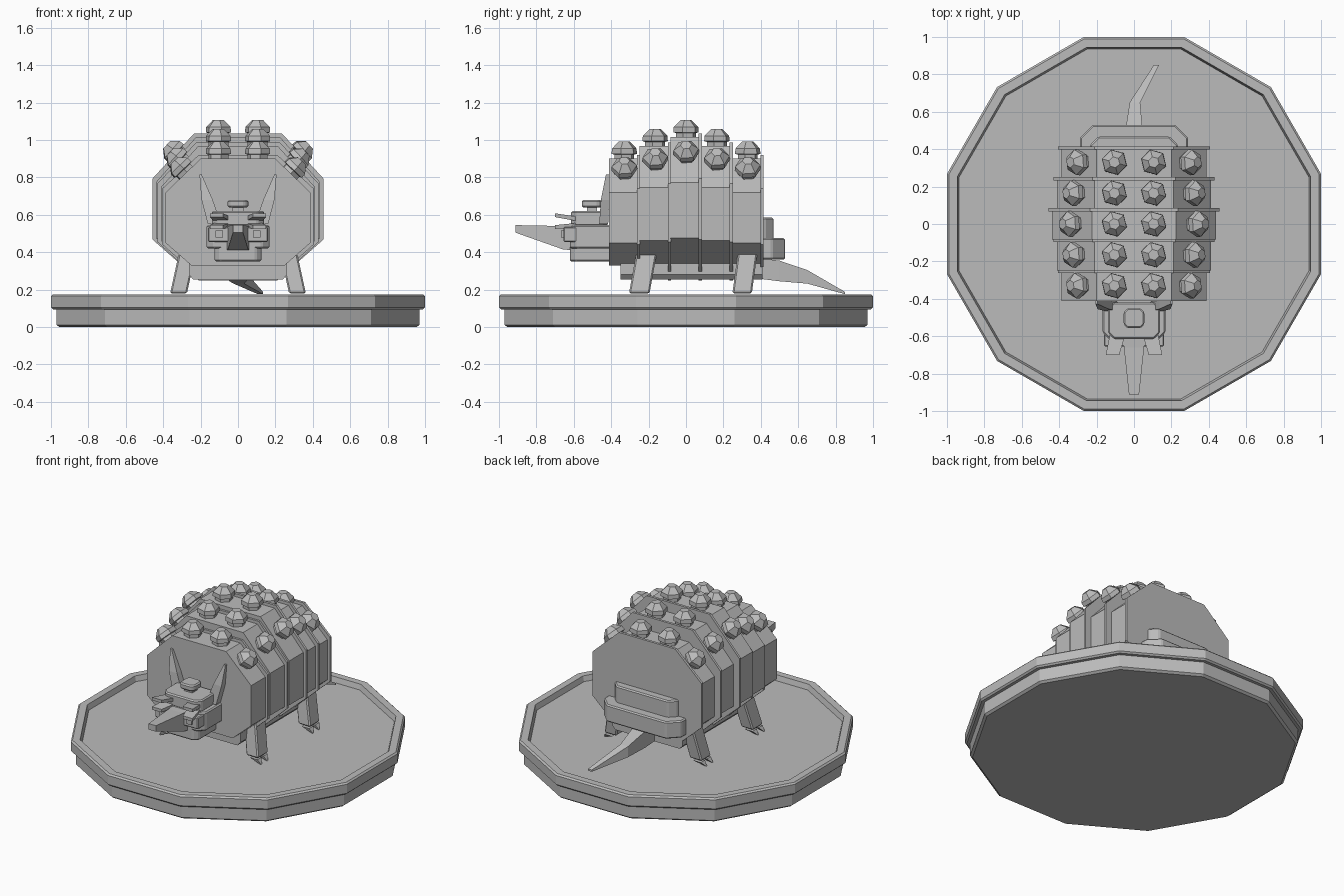
import bpy, bmesh, math
from mathutils import Vector, Matrix

if "Cube" in bpy.data.objects:
    bpy.data.objects.remove(bpy.data.objects["Cube"], do_unlink=True)

grey = bpy.data.materials.new("stone grey")
grey.use_nodes = True
colour = (0.5, 0.5, 0.5, 1)
grey.diffuse_color = colour
grey.node_tree.nodes["Principled BSDF"].inputs["Base Color"].default_value = colour


def loft(name, rings, bevel=0, closed=False):
    """Skin a row of equal rings; cap the ends, or join them when closed."""
    bm = bmesh.new()
    rows = [[bm.verts.new(p) for p in ring] for ring in rings]
    n = len(rows[0])
    pairs = list(zip(rows, rows[1:]))
    if closed:
        pairs.append((rows[-1], rows[0]))
    else:
        bm.faces.new(rows[0])
        bm.faces.new(rows[-1])
    for a, b in pairs:
        for i in range(n):
            j = (i + 1) % n
            bm.faces.new((a[i], a[j], b[j], b[i]))
    bmesh.ops.recalc_face_normals(bm, faces=bm.faces)
    mesh = bpy.data.meshes.new(name)
    bm.to_mesh(mesh)
    bm.free()
    mesh.materials.append(grey)
    ob = bpy.data.objects.new(name, mesh)
    bpy.context.collection.objects.link(ob)
    if bevel:
        mod = ob.modifiers.new("edge bevel", 'BEVEL')
        mod.width = bevel
        mod.segments = 1
    return ob


def ngon(n, r, z, turn=0):
    return [Vector((r * math.cos(math.tau * (i + 0.5) / n + turn),
                    r * math.sin(math.tau * (i + 0.5) / n + turn), z)) for i in range(n)]


def slab(name, hx, y0, y1, z0, z1, front=0, back=0, bevel=0.008, cx=0):
    """Flat block whose plan corners are chamfered at the front and back."""
    plan = [(-hx, y0 + front), (-hx + front, y0), (hx - front, y0), (hx, y0 + front),
            (hx, y1 - back), (hx - back, y1), (back - hx, y1), (-hx, y1 - back)]
    if not front:
        plan = plan[1:3] + plan[4:]
    if not back:
        plan = plan[:-4] + [(hx, y1), (-hx, y1)]
    return loft(name, [[(cx + x, y, z) for x, y in plan] for z in (z0, z1)], bevel)


def section(c, hx, hy, axis):
    """Rectangle about c, lying across the given axis (1 = y, 2 = z)."""
    u = Vector((1, 0, 0))
    v = Vector((0, 0, 1)) if axis == 1 else Vector((0, 1, 0))
    return [Vector(c) + u * hx * a + v * hy * b for a, b in ((-1, -1), (1, -1), (1, 1), (-1, 1))]


def octagon(top, side, zt, zs, zl, zb, bottom, y):
    half = [(bottom, zb), (side, zl), (side, zs), (top, zt)]
    return [(x, y, z) for x, z in half] + [(-x, y, z) for x, z in reversed(half)]


# Twelve-sided plinth with a recessed top
SEC = 1 / math.cos(math.pi / 12)
loft("plinth_foot", [ngon(12, r * SEC, z) for r, z in
     ((0.955, 0), (0.97, 0.012), (0.97, 0.1))])
loft("plinth_tray", [ngon(12, r * SEC, z) for r, z in
     ((0.99, 0.095), (1, 0.105), (1, 0.165), (0.99, 0.175), (0.945, 0.175), (0.935, 0.14),
      (0.5, 0.14), (0.5, 0.095))], closed=True)
loft("plinth_floor", [ngon(12, 0.6, z) for z in (0.097, 0.14)])


def stud(name, place, turn):
    ob = loft(name, [ngon(6, r, z, turn) for r, z in
              ((0.055, -0.02), (0.055, 0.02), (0.07, 0.024), (0.068, 0.052), (0.03, 0.09))])
    ob.data.transform(place)


# Five armour bands, each with a thin rear flange and four studs
for k in range(5):
    y = (k - 2) * 0.165
    m = 2 - abs(k - 2)
    side, top = 0.387 + 0.026 * m, 0.2 + 0.0125 * m
    zt = (0.9, 0.968, 1.015)[m]
    zs, zl = 0.72 + 0.027 * m, 0.45 + 0.013 * m
    loft(f"armour_band_{k}", [octagon(top, side, zt, zs, zl, 0.33, 0.25, y + d)
                              for d in (-0.083, 0.08)])
    low, narrow = (0.32, 0.27) if k in (0, 4) else (0.25, 0.21)
    loft(f"band_flange_{k}", [octagon(top + 0.01, side + 0.018, zt + 0.02, zs + 0.02, zl - 0.008,
                                      low, narrow, y + d) for d in (0.068, 0.085)])
    slope = math.atan2(side - top, zt - zs)
    for s in (-1, 1):
        stud(f"top_stud_{k}_{s}", Matrix.Translation((s * 0.105, y, zt + 0.002)), 0.25)
        spot = Vector((s * (top * 0.58 + side * 0.42), y, zt * 0.58 + zs * 0.42))
        tilt = Matrix.Rotation(s * (math.pi / 2 - slope), 4, 'Y')
        stud(f"side_stud_{k}_{s}", Matrix.Translation(spot) @ tilt, 0.1)

# Belly and stepped rump
loft("belly", [[(x * w, y, z) for x, y in ((-1, -0.35), (1, -0.35), (1, 0.41), (-1, 0.41))]
               for w, z in ((0.24, 0.255), (0.262, 0.28), (0.262, 0.37))])
slab("rump_lower", 0.29, 0.38, 0.53, 0.36, 0.475, back=0.07)
slab("rump_upper", 0.235, 0.38, 0.468, 0.46, 0.585, back=0.045)

# Tail bending to the left
loft("tail", [section(c, a, b, 1) for c, a, b in
     (((0, 0.38, 0.315), 0.055, 0.055), ((0, 0.5, 0.3), 0.046, 0.055),
      ((0.005, 0.65, 0.268), 0.028, 0.036), ((0.12, 0.85, 0.182), 0.014, 0.006))])

# Splayed legs with claws
for s in (-1, 1):
    for label, yt, yb, hy in (("front", -0.21, -0.25, 0.055), ("rear", 0.33, 0.3, 0.052)):
        loft(f"{label}_leg_{s}", [section((s * 0.27, yt, 0.4), 0.045, hy, 2),
                                  section((s * 0.318, yb, 0.18), 0.045, hy, 2)], 0.008)
        for d in (-0.032, 0.032):
            root = Vector((s * 0.33, yb + d, 0.172))
            loft(f"{label}_claw_{s}", [section(root, 0.028, 0.022, 2),
                                       section(root + Vector((s * 0.045, -0.01, -0.03)),
                                               0.004, 0.004, 2)])

# Head stacked from chamfered blocks
slab("jaw", 0.125, -0.62, -0.38, 0.35, 0.44, front=0.03)
slab("head", 0.168, -0.62, -0.4, 0.42, 0.545, front=0.04)
slab("forehead", 0.14, -0.615, -0.42, 0.54, 0.62, front=0.035, back=0.03)
slab("crown_stem", 0.03, -0.53, -0.475, 0.61, 0.65, bevel=0)
slab("crown_knob", 0.055, -0.557, -0.45, 0.64, 0.68, front=0.02, back=0.02)

# Tapering snout
loft("snout", [section(c, a, b, 1) for c, a, b in
     (((0, -0.58, 0.475), 0.064, 0.068), ((0, -0.66, 0.478), 0.054, 0.062),
      ((0, -0.912, 0.525), 0.027, 0.02))])

# Eyes, brows and ears on both sides
for s in (-1, 1):
    slab(f"eye_socket_{s}", 0.06, -0.655, -0.58, 0.455, 0.535, bevel=0.006, cx=s * 0.1)
    slab(f"eye_{s}", 0.02, -0.668, -0.64, 0.48, 0.517, bevel=0, cx=s * 0.1)
    for part, z, drop in (("brow", 0.588, 0.01), ("cheek", 0.54, -0.005)):
        inner = Vector((s * 0.085, -0.58, z - drop))
        outer = Vector((s * 0.115, -0.7, z + drop))
        loft(f"{part}_{s}", [section(inner, 0.042, 0.012, 1), section(outer, 0.036, 0.01, 1)])
    loft(f"ear_{s}", [section(c, a, b, 2) for c, a, b in
         (((s * 0.125, -0.44, 0.55), 0.036, 0.024), ((s * 0.165, -0.433, 0.68), 0.03, 0.022),
          ((s * 0.2, -0.42, 0.815), 0.006, 0.008))])
